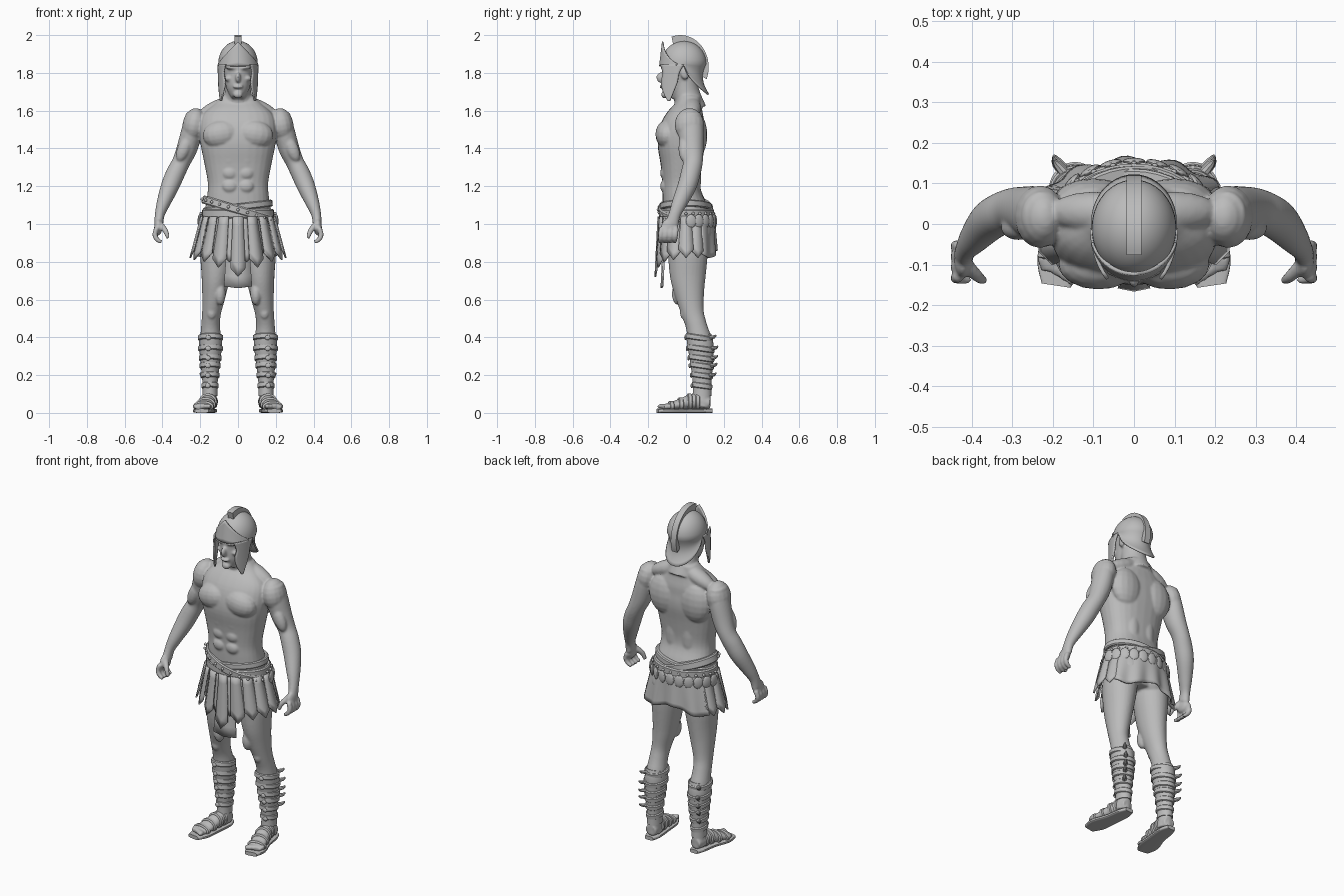
import bpy, bmesh
from math import sin, cos, pi, radians, copysign
from mathutils import Vector, Matrix, Euler

if "Cube" in bpy.data.objects:
    bpy.data.objects.remove(bpy.data.objects["Cube"])

grey = bpy.data.materials.new("plain_grey")
grey.use_nodes = True
grey.diffuse_color = (0.5, 0.5, 0.5, 1)
grey.node_tree.nodes["Principled BSDF"].inputs["Base Color"].default_value = (0.5, 0.5, 0.5, 1)
SIDE = Vector((1, 0, 0))


def finish(name, bm, thickness=0):
    bmesh.ops.remove_doubles(bm, verts=bm.verts, dist=0.00001)
    bmesh.ops.recalc_face_normals(bm, faces=bm.faces)
    mesh = bpy.data.meshes.new(name)
    bm.to_mesh(mesh)
    bm.free()
    mesh.materials.append(grey)
    ob = bpy.data.objects.new(name, mesh)
    bpy.context.collection.objects.link(ob)
    bpy.ops.object.select_all(action="DESELECT")
    ob.select_set(True)
    bpy.context.view_layer.objects.active = ob
    bpy.ops.object.shade_smooth_by_angle()
    if thickness:
        mod = ob.modifiers.new("thickness", "SOLIDIFY")
        mod.thickness, mod.offset = thickness, 0
    return ob


def spline(pts, k=4):
    out, last = [], len(pts) - 1
    for i in range(last):
        quad = [pts[min(max(j, 0), last)] for j in range(i - 1, i + 3)]
        for t in (s / k for s in range(k)):
            out.append([(2*b + (c-a)*t + (2*a-5*b+4*c-d)*t*t + (3*b-a-3*c+d)*t**3) / 2
                        for a, b, c, d in zip(*quad)])
    return out + [list(pts[-1])]


def nearest(pts, axis, value):
    return min(spline(pts, 10), key=lambda r: abs(r[axis] - value))


def power(v, e):
    return copysign(abs(v) ** e, v)


# Closed tube through (x, y, z, radius across, radius deep)
def loft(bm, pts, e=1.0, k=4, sides=28, mirror=False):
    rows = spline(pts, k)
    for s in ((1, -1) if mirror else (1,)):
        rings = []
        for i, r in enumerate(rows):
            ahead, behind = rows[min(i + 1, len(rows) - 1)], rows[max(i - 1, 0)]
            t = (Vector(ahead[:3]) - Vector(behind[:3])).normalized()
            v = t.cross(SIDE).normalized()
            u = v.cross(t)
            ring = []
            for j in range(sides):
                a = 2 * pi * j / sides
                p = Vector(r[:3]) + u * r[3] * power(cos(a), e) + v * r[4] * power(sin(a), e)
                ring.append(bm.verts.new((p.x * s, p.y, p.z)))
            rings.append(ring)
        for lo, hi in zip(rings, rings[1:]):
            for j in range(sides):
                bm.faces.new((lo[j - 1], lo[j], hi[j], hi[j - 1]))
        bm.faces.new(rings[0])
        bm.faces.new(rings[-1])


def blob(bm, loc, size, tilt=0, turn=0, mirror=True):
    for s in ((1, -1) if mirror else (1,)):
        m = Matrix.LocRotScale(Vector((loc[0] * s, loc[1], loc[2])),
                               Euler((0, tilt * s, turn * s)), Vector(size))
        bmesh.ops.create_uvsphere(bm, u_segments=16, v_segments=10, radius=1, matrix=m)


def grid(bm, fn, nu, nv, mirror=False):
    for s in ((1, -1) if mirror else (1,)):
        vs = [[bm.verts.new((x * s, y, z)) for x, y, z in (fn(i / nu, j / nv) for i in range(nu + 1))]
              for j in range(nv + 1)]
        for j in range(nv):
            for i in range(nu):
                bm.faces.new((vs[j][i], vs[j][i + 1], vs[j + 1][i + 1], vs[j + 1][i]))


# Rounded band around a centre line
def cuff(bm, c, axis, rx, ry, half, mirror=False):
    d = Vector(axis).normalized() * half
    pts = [(*(Vector(c) + d * f), rx - g, ry - g) for f, g in ((-1, .006), (-.7, 0), (.7, 0), (1, .006))]
    loft(bm, pts, k=1, sides=36, mirror=mirror)


# Body: torso, neck, limbs and muscles fused into one skin
TORSO = [(0, .01, .88, .12, .08), (0, .01, .95, .18, .11), (0, 0, 1.05, .178, .122),
         (0, -.02, 1.15, .163, .105), (0, -.025, 1.22, .16, .1), (0, -.025, 1.32, .178, .11),
         (0, -.025, 1.42, .198, .125), (0, -.018, 1.5, .205, .12), (0, 0, 1.57, .19, .1),
         (0, .015, 1.63, .13, .07), (0, .02, 1.68, .08, .06)]
LEG = [(.1, .01, .98, .085, .1), (.11, .01, .85, .09, .105), (.118, .01, .72, .075, .094),
       (.128, .02, .62, .062, .076), (.14, .035, .53, .05, .06), (.145, .055, .46, .05, .056),
       (.145, .075, .37, .056, .064), (.147, .083, .27, .047, .056), (.148, .085, .17, .036, .045),
       (.148, .085, .09, .035, .045), (.15, .08, .03, .04, .05)]
FOOT = [(.148, .125, .05, .034, .033), (.155, .04, .06, .04, .04), (.17, -.03, .045, .045, .03),
        (.185, -.09, .033, .048, .02), (.19, -.12, .03, .042, .014)]
ARM = [(.225, .02, 1.58, .05, .06), (.242, .025, 1.5, .056, .068), (.27, .033, 1.4, .055, .06),
       (.3, .037, 1.33, .048, .052), (.33, .025, 1.27, .05, .052), (.36, .005, 1.2, .048, .05),
       (.395, -.035, 1.11, .036, .04), (.414, -.06, 1.05, .026, .032), (.42, -.075, 1.0, .024, .036)]
body = bmesh.new()
loft(body, TORSO, e=.85)
for limb in (LEG, FOOT, ARM):
    loft(body, limb, mirror=True)
loft(body, [(0, .03, 1.6, .085, .08), (0, 0, 1.7, .07, .07), (0, -.01, 1.8, .07, .07)])
for loc, size, tilt in (
        ((.088, -.1, 1.475), (.1, .062, .075), .15),      # chest
        ((.1, .055, 1.47), (.1, .058, .12), 0),           # shoulder blades
        ((.05, .045, 1.25), (.045, .035, .16), 0),        # lower back
        ((.232, .018, 1.525), (.062, .078, .09), -.2),    # shoulders
        ((.1, .03, 1.615), (.12, .05, .045), .4),         # neck slope
        ((.085, .06, .95), (.09, .08, .1), 0),            # seat
        ((.095, -.04, .63), (.03, .035, .06), 0),         # inner thigh
        ((.14, -.012, .53), (.025, .02, .035), 0),        # kneecap
        ((.285, -.01, 1.4), (.035, .03, .075), -.4),      # upper arm
        ((.422, -.088, .985), (.022, .045, .045), 0)):    # palm
    blob(body, loc, size, tilt)
for z in (1.2, 1.27, 1.34):
    blob(body, (.042, -.112, z), (.042, .025, .036))
for i in range(5):
    blob(body, (.155 + .018 * i, -.13 + .011 * i, .035), (.014 - .001 * i, .022, .014))
for i in range(4):
    y = -.052 - .026 * i
    loft(body, [(.43, y, .98, .014, .014), (.44, y - .003, .945, .014, .014),
                (.43, y - .006, .92, .013, .013), (.405, y - .008, .903, .01, .01)], sides=10, mirror=True)
loft(body, [(.415, -.1, 1.0, .018, .018), (.385, -.13, .965, .015, .015),
            (.37, -.14, .925, .01, .01)], sides=10, mirror=True)

# Head and face
loft(body, [(0, -.08, 1.668, .032, .035), (0, -.063, 1.71, .058, .066), (0, -.045, 1.77, .071, .083),
            (0, -.03, 1.84, .078, .095), (0, -.02, 1.9, .07, .08)])
blob(body, (0, -.01, 1.85), (.085, .095, .095), mirror=False)
blob(body, (0, -.133, 1.775), (.014, .024, .028), mirror=False)
blob(body, (0, -.128, 1.727), (.028, .013, .01), mirror=False)
blob(body, (0, -.112, 1.685), (.026, .02, .02), mirror=False)
blob(body, (.035, -.112, 1.828), (.036, .022, .012), -.15)
blob(body, (.05, -.092, 1.77), (.022, .024, .016))
blob(body, (.082, -.005, 1.8), (.012, .025, .035))
skin = finish("body", body)
fuse = skin.modifiers.new("fuse", "REMESH")
fuse.mode, fuse.voxel_size, fuse.use_smooth_shade = "VOXEL", .006, True
relax = skin.modifiers.new("relax", "SMOOTH")
relax.factor, relax.iterations = .5, 5


# Helmet bowl with flared neck guard
def bowl(u, v):
    a = 2 * pi * u
    back = max(0, sin(a)) ** .7
    if v < .5:
        r, z = sin(v * pi), 1.85 + .115 * cos(v * pi)
    else:
        s = v * 2 - 1
        r, z = 1 + back * (.12 * s * s - .2 * sin(pi * s)), 1.85 - (.015 + .15 * back) * s
    return .1 * r * cos(a), -.01 + .115 * r * sin(a), z


def brow(u, v):
    a, d = -pi / 2 + (u - .5) * 2.5, abs(u - .5) * 2
    return (.107 * cos(a), -.01 + .128 * sin(a) * (1 - .12 * v),
            1.835 + (.015 + .115 * (1 - d) ** 1.3) * v)


CHEEK = spline([(1.845, -.01, -.135), (1.8, -.035, -.122), (1.75, -.045, -.13),
                (1.7, -.065, -.12), (1.65, -.085, -.095)])


def cheek(u, v):
    z, rear, front = CHEEK[round(v * (len(CHEEK) - 1))]
    y = rear + (front - rear) * u
    return .104 * (1 - ((y + .01) / .16) ** 2) ** .5, y, z


for name, fn, nu, nv, both in (("helmet_bowl", bowl, 48, 20, False), ("brow_plate", brow, 24, 6, False),
                               ("cheek_guards", cheek, 8, len(CHEEK) - 1, True)):
    part = bmesh.new()
    grid(part, fn, nu, nv, both)
    finish(name, part, .009)


# Crest, swept over the bowl from front to nape
part = bmesh.new()
arc = [radians(-22 + 5 * i) for i in range(27)]
loops = []
for x in (-.018, .018):
    outer = [part.verts.new((x, -.03 + .15 * cos(a), 1.83 + .17 * sin(a))) for a in arc]
    inner = [part.verts.new((x, -.03 + .115 * cos(a), 1.83 + .115 * sin(a))) for a in arc]
    loops.append(outer + inner[::-1])
    for i in range(len(arc) - 1):
        part.faces.new((outer[i], outer[i + 1], inner[i + 1], inner[i]))
for i in range(len(loops[0])):
    part.faces.new((loops[0][i - 1], loops[0][i], loops[1][i], loops[1][i - 1]))
finish("crest", part)

# Waist belts: one level, two slung across each other
part = bmesh.new()
cuff(part, (0, .003, 1.055), (0, 0, 1), .19, .146, .025)
cuff(part, (0, -.002, 1.075), (.3, 0, 1), .197, .145, .022)
cuff(part, (0, -.002, 1.09), (-.12, 0, 1), .184, .138, .018)
finish("belts", part)
part = bmesh.new()
for i in range(24):
    a = 2 * pi * i / 24
    x, y = .197 * cos(a), .147 * sin(a)
    blob(part, (x, y, 1.075 - .3 * x if y < 0 else 1.055), (.008, .008, .008), mirror=False)
finish("belt_studs", part)


# Skirt: pointed hanging strips, front flap, scales and rear cloth
def hang(phi, z, off=0):
    k = 1.05 - z
    return Vector(((.185 + .27 * k + off) * sin(phi), -(.14 + .05 * k + off) * cos(phi), z))


def strip(bm, degrees, top, bottom, half, off, tip):
    phi = radians(degrees)
    along, out = Vector((cos(phi), sin(phi), 0)), Vector((sin(phi), -cos(phi), 0))

    def point(u, v):
        edge = 2 * u - 1
        z = top + (bottom + tip * abs(edge) - top) * v
        return hang(phi, z, off) + along * edge * half * (.8 + .4 * v) + out * .006 * (1 - abs(edge))
    grid(bm, point, 2, 6)


part = bmesh.new()
for degrees, bottom in ((0, .72), (23, .77), (44, .8), (65, .81), (90, .82), (114, .82)):
    for s in ((1, -1) if degrees else (1,)):
        strip(part, degrees * s, 1.04, bottom, .033, 0, .045)
for degrees, bottom in ((11, .8), (33, .84), (55, .86), (78, .87)):
    for s in (1, -1):
        strip(part, degrees * s, 1.04, bottom, .03, -.014, .03)
strip(part, 0, 1.02, .66, .062, -.035, .01)
finish("skirt_strips", part, .009)

part = bmesh.new()
for degrees in range(100, 261, 16):
    p = hang(radians(degrees), 1.015, .012)
    blob(part, p, (.028, .01, .036), turn=radians(degrees), mirror=False)
finish("belt_scales", part)

part = bmesh.new()
grid(part, lambda u, v: hang(radians(122 + 116 * u), 1.04 - v * (.2 + .02 * sin(u * 9)),
                             .008 + .008 * v * sin(u * 26)), 36, 8)
finish("rear_cloth", part, .008)

# Boots: shin wraps, bands with tabs, soles and foot straps
part = bmesh.new()
loft(part, [(x, y, z, rx + .005, ry + .005) for x, y, z, rx, ry in
            (nearest(LEG, 2, .41 - .04 * i) for i in range(9))], mirror=True)
finish("shin_wraps", part)
part = bmesh.new()
for z in (.395, .345, .295, .245, .195, .14):
    x, y, z, rx, ry = nearest(LEG, 2, z)
    cuff(part, (x, y, z), (0, .15, 1), rx + .011, ry + .011, .015, True)
    if z > .18:
        loft(part, [(x + .022, y + ry * .8, z, .014, .012), (x + .045, y + ry + .016, z + .004, .01, .009),
                    (x + .052, y + ry + .028, z + .014, .003, .003)], k=2, sides=8, mirror=True)
    blob(part, (x + .012, y - ry - .01, z), (.014, .007, .013))
finish("calf_bands", part)
part = bmesh.new()
loft(part, [(.15, .14, .011, .026, .011), (.152, .09, .011, .042, .011), (.163, 0, .011, .046, .011),
            (.182, -.09, .011, .057, .011), (.192, -.152, .011, .036, .011)], e=.5, mirror=True)
finish("soles", part)
part = bmesh.new()
for y in (.06, .015, -.03, -.08):
    x, y, z, rx, ry = nearest(FOOT, 1, y)
    cuff(part, (x, y, z), (.15, -1, 0), rx + .007, ry + .007, .012, True)
finish("foot_straps", part)
